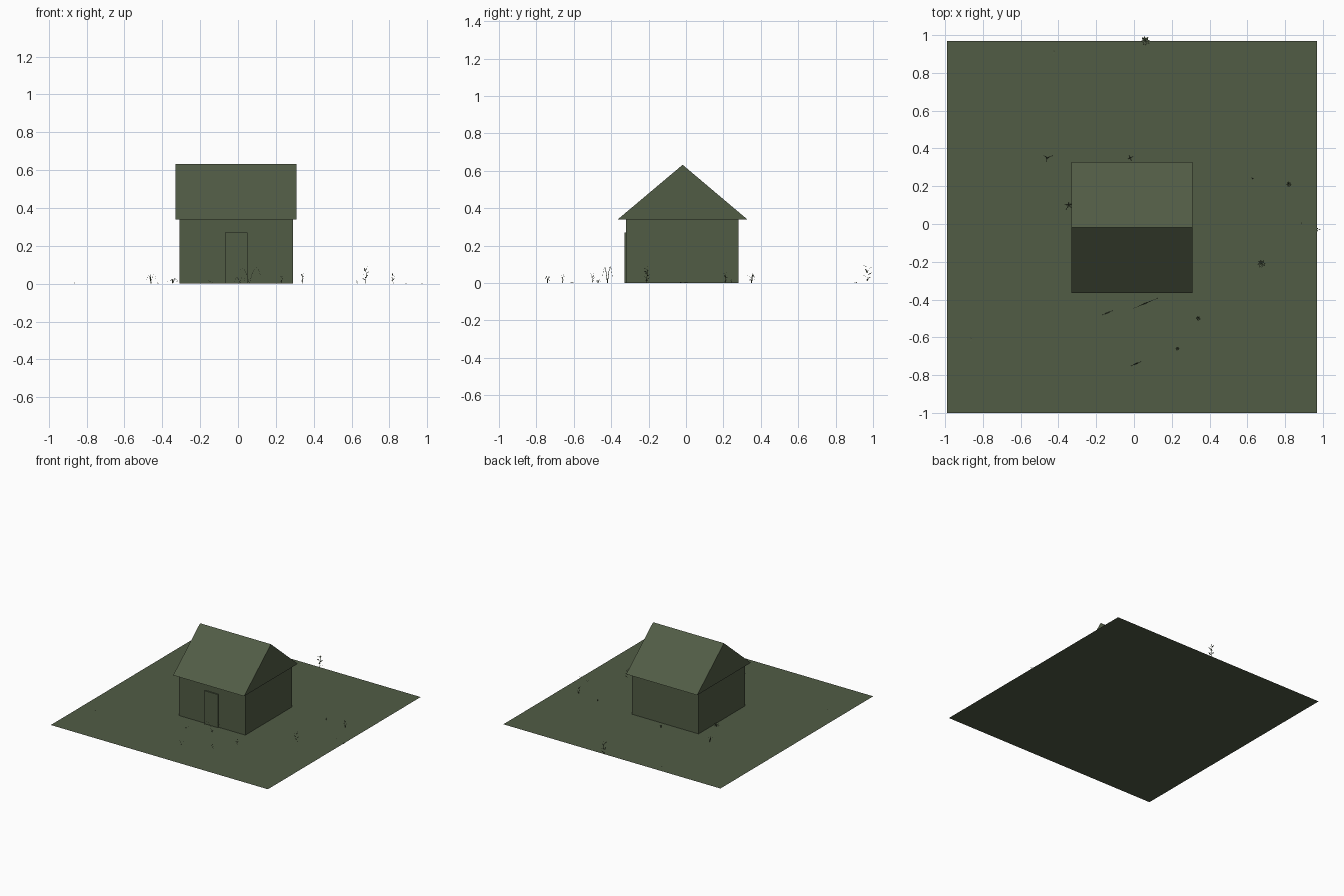
import bpy, bmesh, math, random
from mathutils import Vector

if "Cube" in bpy.data.objects:
    bpy.data.objects.remove(bpy.data.objects["Cube"])

random.seed(4)

green = bpy.data.materials.new("moss green")
green.diffuse_color = (0.083, 0.107, 0.060, 1)
green.use_nodes = True
green.node_tree.nodes["Principled BSDF"].inputs["Base Color"].default_value = green.diffuse_color


def finish(name, bm):
    mesh = bpy.data.meshes.new(name)
    bm.to_mesh(mesh)
    bm.free()
    mesh.materials.append(green)
    obj = bpy.data.objects.new(name, mesh)
    bpy.context.collection.objects.link(obj)
    return obj


def box(name, lo, hi):
    bm = bmesh.new()
    bmesh.ops.create_cube(bm, size=1)
    for v in bm.verts:
        v.co = Vector(hi[i] if v.co[i] > 0 else lo[i] for i in range(3))
    return finish(name, bm)


# Flat lawn
bm = bmesh.new()
corners = [(-0.99, -1), (0.97, -1), (0.97, 0.97), (-0.99, 0.97)]
bm.faces.new([bm.verts.new((x, y, 0)) for x, y in corners])
finish("lawn", bm)

# House body and door
box("walls", (-0.31, -0.32, 0), (0.29, 0.28, 0.34))
box("door", (-0.07, -0.33, 0), (0.05, -0.32, 0.27))

# Gable roof: triangular profile extruded along x
bm = bmesh.new()
profile = [(-0.365, 0.34), (0.328, 0.34), (-0.018, 0.632)]
gable = bm.faces.new([bm.verts.new((-0.33, y, z)) for y, z in profile])
ext = bmesh.ops.extrude_face_region(bm, geom=[gable], use_keep_orig=True)
for v in ext["geom"]:
    if isinstance(v, bmesh.types.BMVert):
        v.co.x = 0.31
bmesh.ops.recalc_face_normals(bm, faces=bm.faces)
finish("roof", bm)


def blade(bm, base, heading, length, height, width, droop):
    """Thin tapering ribbon that rises and bends over."""
    out = Vector((math.cos(heading), math.sin(heading), 0))
    side = Vector((-out.y, out.x, 0))
    rows = []
    for i in range(5):
        t = i / 4
        p = base + out * length * t
        p.z = height * math.sin(t * math.pi * droop) / math.sin(min(0.5, droop) * math.pi)
        w = side * width * (1 - 0.8 * t) / 2
        rows.append((bm.verts.new(p - w), bm.verts.new(p + w)))
    for a, b in zip(rows, rows[1:]):
        bm.faces.new((a[0], a[1], b[1], b[0]))


def leaf(bm, p, heading, size):
    out = Vector((math.cos(heading), math.sin(heading), 0.5))
    side = Vector((-out.y, out.x, 0)) * size * 0.25
    pts = [p, p + out * size * 0.5 + side, p + out * size, p + out * size * 0.5 - side]
    bm.faces.new([bm.verts.new(q) for q in pts])


# Upright leafy weeds: x, y, height
weeds = [(0.06, 0.97, 0.105), (0.675, -0.21, 0.09), (0.82, 0.21, 0.06),
         (0.34, -0.5, 0.055), (0.23, -0.66, 0.045), (0.63, 0.24, 0.02)]
for n, (x, y, h) in enumerate(weeds):
    bm = bmesh.new()
    base = Vector((x, y, 0))
    blade(bm, base, random.uniform(0, 6.28), 0.01, h, 0.004, 0.5)
    for i in range(8):
        leaf(bm, base + Vector((0, 0, h * (i + 1) / 10)), i * 2.4, 0.25 * h)
    finish(f"weed_{n + 1}", bm)

# Arching grass: x, y, height, reach, blade count
tufts = [(0.06, -0.42, 0.09, 0.07, 2), (-0.46, 0.35, 0.055, 0.03, 3),
         (-0.345, 0.10, 0.03, 0.03, 5), (0.01, -0.74, 0.04, 0.03, 2),
         (-0.14, -0.47, 0.02, 0.03, 2), (-0.02, 0.35, 0.02, 0.015, 4)]
for n, (x, y, h, reach, count) in enumerate(tufts):
    bm = bmesh.new()
    for i in range(count):
        blade(bm, Vector((x, y, 0)), 0.4 + i * 6.28 / count, reach,
              h * random.uniform(0.8, 1), 0.004, 0.9)
    finish(f"grass_tuft_{n + 1}", bm)

# Tiny sprigs lying on the lawn
bm = bmesh.new()
for x, y in [(0.89, 0), (-0.86, -0.61), (-0.42, 0.91), (0.975, -0.03)]:
    for i in range(3):
        leaf(bm, Vector((x, y, 0)), i * 2.1, 0.012)
finish("sprigs", bm)
